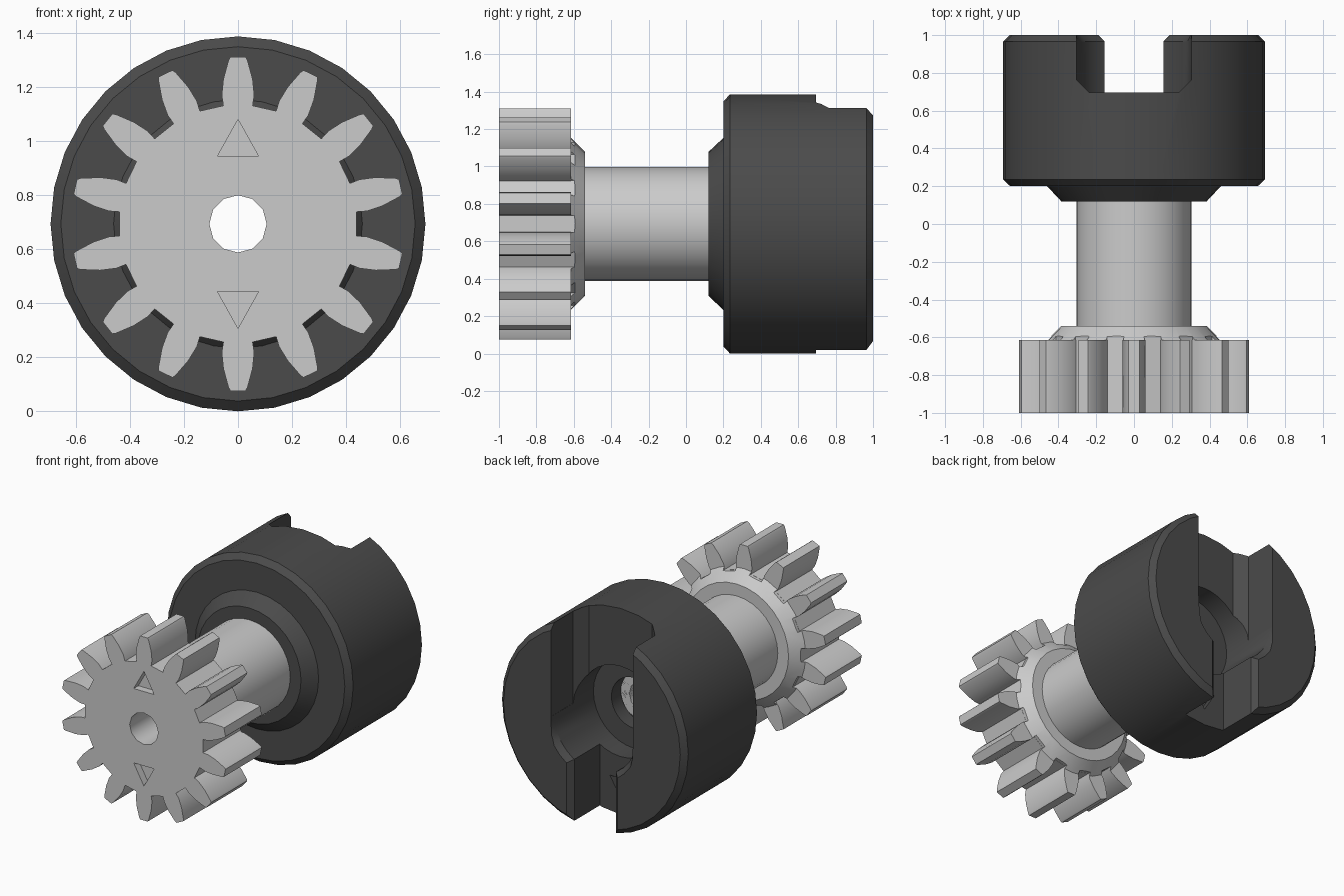
import bpy, bmesh, math
from mathutils import Matrix

if "Cube" in bpy.data.objects:
    bpy.data.objects.remove(bpy.data.objects["Cube"])

CZ = 0.693          # height of the turning axis
TEETH = 14


def finish_mesh(name, bm):
    bmesh.ops.recalc_face_normals(bm, faces=bm.faces)
    me = bpy.data.meshes.new(name)
    bm.to_mesh(me)
    bm.free()
    ob = bpy.data.objects.new(name, me)
    bpy.context.collection.objects.link(ob)
    return ob


def lathe(name, profile, sides=32, clamp=None):
    """Solid of revolution about the y axis; profile is (radius, y)."""
    bm = bmesh.new()
    rings = []
    for r, y in profile:
        ring = []
        for i in range(sides):
            a = 2 * math.pi * i / sides
            x = r * math.cos(a)
            if clamp:
                x = max(-clamp, min(clamp, x))
            ring.append(bm.verts.new((x, y, CZ + r * math.sin(a))))
        rings.append(ring)
    for p, q in zip(rings, rings[1:]):
        for i in range(sides):
            j = (i + 1) % sides
            bm.faces.new((p[i], p[j], q[j], q[i]))
    bm.faces.new(rings[0])
    bm.faces.new(rings[-1])
    return finish_mesh(name, bm)


def prism(name, pts, lo, hi, axis='Y', spin=1):
    """Extrude a 2D outline along y or z, optionally repeated round the axis."""
    bm = bmesh.new()
    for k in range(spin):
        rot = Matrix.Rotation(2 * math.pi * (k + 0.5) / spin, 4, 'Y') if spin > 1 else Matrix()
        ends = []
        for t in (lo, hi):
            vs = []
            for a, b in pts:
                v = bm.verts.new((a, t, b) if axis == 'Y' else (a, b, t))
                v.co = rot @ v.co
                v.co.z += CZ
                vs.append(v)
            ends.append(vs)
        n = len(pts)
        for i in range(n):
            j = (i + 1) % n
            bm.faces.new((ends[0][i], ends[0][j], ends[1][j], ends[1][i]))
        bm.faces.new(ends[0])
        bm.faces.new(ends[1])
    return finish_mesh(name, bm)


def cut(ob, *cutters):
    bpy.context.view_layer.objects.active = ob
    for c in cutters:
        c.hide_render = True
        m = ob.modifiers.new("cut", 'BOOLEAN')
        m.operation, m.solver, m.object = 'DIFFERENCE', 'EXACT', c
        bpy.ops.object.modifier_apply(modifier=m.name)
        bpy.data.objects.remove(c)


def smooth(ob):
    bpy.ops.object.select_all(action='DESELECT')
    ob.select_set(True)
    bpy.context.view_layer.objects.active = ob
    bpy.ops.object.shade_smooth_by_angle(angle=math.radians(31))


def mirrored(half):
    return half + [(-x, y) for x, y in reversed(half)]


def axle_hole():
    return lathe("hole_cutter", [(0.106, -1.2), (0.106, 1.2)], 12)


# Gear wheel: one tooth outline repeated round the axis
tooth = [(-0.054, 0.437), (-0.06, 0.475), (-0.054, 0.535), (-0.035, 0.605), (-0.028, 0.617)]
tooth += [(-x, y) for x, y in reversed(tooth)]
outline = []
for k in range(TEETH):
    a = -2 * math.pi * k / TEETH
    c, s = math.cos(a), math.sin(a)
    outline += [(x * c - z * s, x * s + z * c) for x, z in tooth]
gear = prism("gear_wheel", outline, -1, -0.615)
marks = [prism("mark_cutter", [(-0.076, f * 0.25), (0.076, f * 0.25), (0, f * 0.386)], -1.1, -0.95)
         for f in (1, -1)]
cut(gear, axle_hole(), *marks)
smooth(gear)

# Axle with the tapered collar behind the gear, notched at each tooth gap
axle = lathe("axle", [(0.46, -0.615), (0.385, -0.54), (0.305, -0.54), (0.305, 0.45)])
notches = prism("notch_cutter", [(-0.046, 0.437), (0.046, 0.437), (0.046, 0.55), (-0.046, 0.55)],
                -0.65, -0.59, spin=TEETH)
cut(axle, notches, axle_hole())
smooth(axle)

# Coupling drum: slot is wide above the bore and narrow below it
drum = lathe("coupling_drum", [(0.385, 0.12), (0.46, 0.2), (0.655, 0.2), (0.693, 0.235),
                               (0.693, 0.965), (0.658, 1.0)])
wide = prism("wide_cutter", mirrored([(0.305, 1.1), (0.305, 0.765), (0.235, 0.695)]), 0, 1, 'Z')
narrow = prism("narrow_cutter", mirrored([(0.2, 1.01), (0.155, 0.965), (0.155, 0.695)]), -1, -0.05, 'Z')
bore = lathe("bore_cutter", [(0.304, 0.55), (0.304, 0.965), (0.35, 1.011)], clamp=0.3045)
recess = lathe("recess_cutter", [(0.17, 0.45), (0.17, 0.7)])
mark = prism("slot_mark_cutter", [(-0.08, -0.45), (0.08, -0.45), (0, -0.58)], 0.64, 0.8)
cut(drum, wide, narrow, bore, recess, mark, axle_hole())
smooth(drum)
dark = bpy.data.materials.new("dark_plastic")
dark.diffuse_color = (0.07, 0.07, 0.07, 1)
dark.use_nodes = True
dark.node_tree.nodes["Principled BSDF"].inputs["Base Color"].default_value = dark.diffuse_color
drum.data.materials.clear()
drum.data.materials.append(dark)
for p in drum.data.polygons:
    p.material_index = 0
